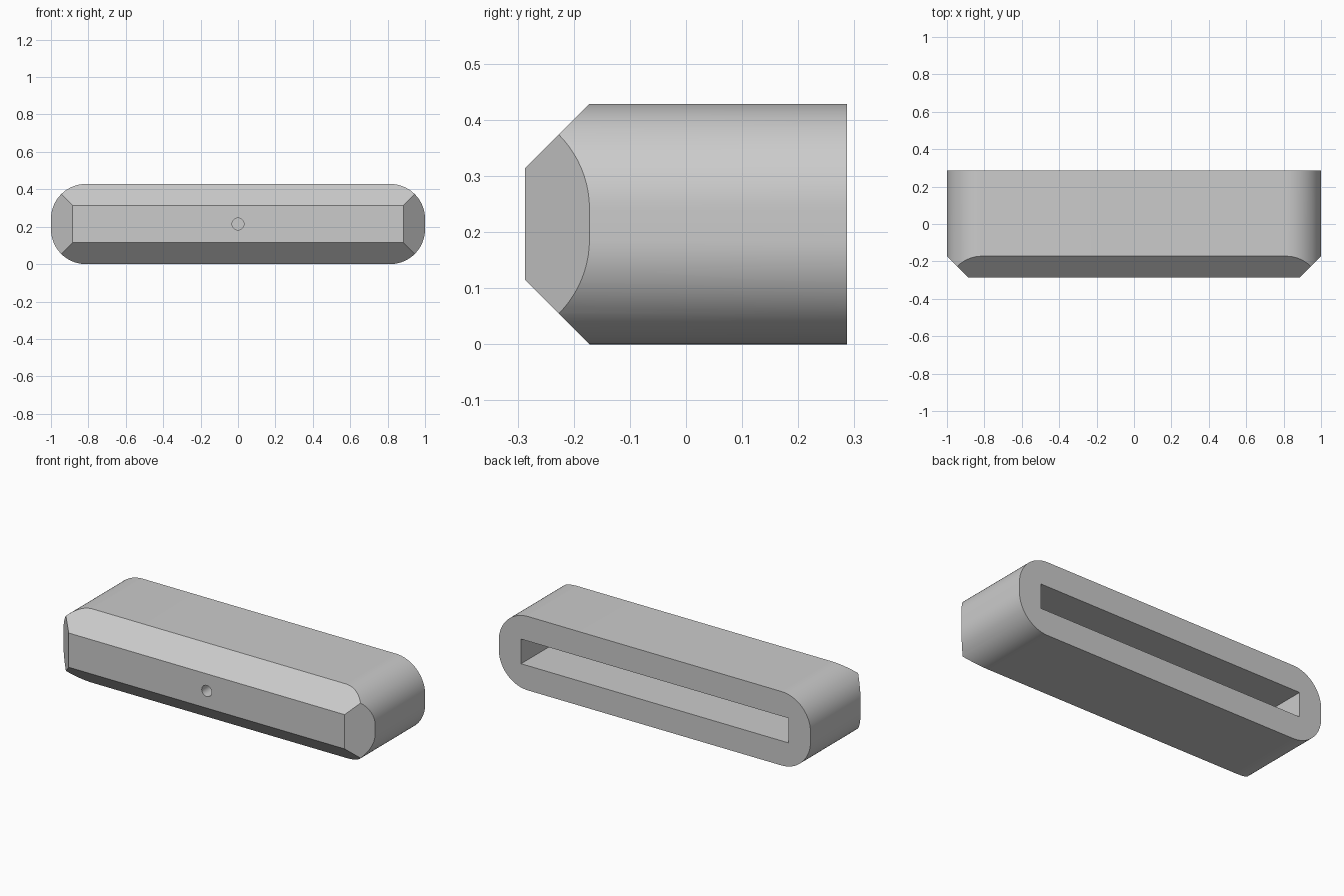
import bpy, bmesh, math
from mathutils import Vector

cube = bpy.data.objects.get("Cube")
if cube:
    bpy.data.objects.remove(cube, do_unlink=True)

WIDTH, HEIGHT, DEPTH = 2.0, 0.4286, 0.574
RADIUS, CHAMFER = 0.187, 0.115
ARC_STEPS = 20
FRONT, BACK, MID_Z = -DEPTH / 2, DEPTH / 2, HEIGHT / 2
SLOT_W, SLOT_H, SLOT_D = 1.714, 0.143, 0.43
HOLE_R, HOLE_D = 0.032, 0.085

grey = bpy.data.materials.new("plain grey")
grey.use_nodes = True
grey.diffuse_color = (0.6, 0.6, 0.6, 1)
grey.node_tree.nodes["Principled BSDF"].inputs["Base Color"].default_value = (0.6, 0.6, 0.6, 1)


def make_object(name, bm):
    bmesh.ops.recalc_face_normals(bm, faces=bm.faces[:])
    mesh = bpy.data.meshes.new(name)
    bm.to_mesh(mesh)
    bm.free()
    mesh.materials.append(grey)
    obj = bpy.data.objects.new(name, mesh)
    bpy.context.collection.objects.link(obj)
    return obj


def extrude_outline(bm, points, y0, y1):
    """Solid from an x-z outline, swept along y."""
    face = bm.faces.new([bm.verts.new((x, y0, z)) for x, z in points])
    new = bmesh.ops.extrude_face_region(bm, geom=[face])["geom"]
    verts = [v for v in new if isinstance(v, bmesh.types.BMVert)]
    bmesh.ops.translate(bm, verts=verts, vec=(0, y1 - y0, 0))


# Rounded outline of the shell
outline = []
for corner, (sx, sz) in enumerate([(1, 1), (-1, 1), (-1, -1), (1, -1)]):
    for i in range(ARC_STEPS + 1):
        a = (corner + i / ARC_STEPS) * math.pi / 2
        outline.append((sx * (WIDTH / 2 - RADIUS) + RADIUS * math.cos(a),
                        MID_Z + sz * (MID_Z - RADIUS) + RADIUS * math.sin(a)))

# Shell with four flat bevels planed off the front
bm = bmesh.new()
extrude_outline(bm, outline, FRONT, BACK)
for side in [(1, 0), (-1, 0), (0, 1), (0, -1)]:
    point = Vector((side[0] * WIDTH / 2, FRONT + CHAMFER, MID_Z + side[1] * MID_Z))
    normal = Vector((side[0], -1, side[1])).normalized()
    cut = bmesh.ops.bisect_plane(bm, geom=bm.verts[:] + bm.edges[:] + bm.faces[:],
                                 plane_co=point, plane_no=normal, clear_outer=True)
    edges = [e for e in bm.edges if e.is_boundary]
    bmesh.ops.holes_fill(bm, edges=edges, sides=0)
shell = make_object("shell", bm)

# Cutter for the rectangular slot in the back
bm = bmesh.new()
w, h = SLOT_W / 2, SLOT_H / 2
extrude_outline(bm, [(-w, MID_Z - h), (w, MID_Z - h), (w, MID_Z + h), (-w, MID_Z + h)],
                BACK - SLOT_D, BACK + 0.1)
slot = make_object("slot_cutter", bm)

# Cutter for the small round hole in the front
bm = bmesh.new()
circle = [(HOLE_R * math.cos(i * math.tau / 32), MID_Z + HOLE_R * math.sin(i * math.tau / 32))
          for i in range(32)]
extrude_outline(bm, circle, FRONT - 0.1, FRONT + HOLE_D)
hole = make_object("hole_cutter", bm)

bpy.ops.object.select_all(action="DESELECT")
bpy.context.view_layer.objects.active = shell
shell.select_set(True)
for cutter in (slot, hole):
    cutter.hide_render = True
    mod = shell.modifiers.new(cutter.name, "BOOLEAN")
    mod.operation = "DIFFERENCE"
    mod.solver = "EXACT"
    mod.object = cutter
    bpy.ops.object.modifier_apply(modifier=mod.name)
    bpy.data.objects.remove(cutter, do_unlink=True)

bpy.ops.object.shade_smooth_by_angle(angle=math.radians(25))
